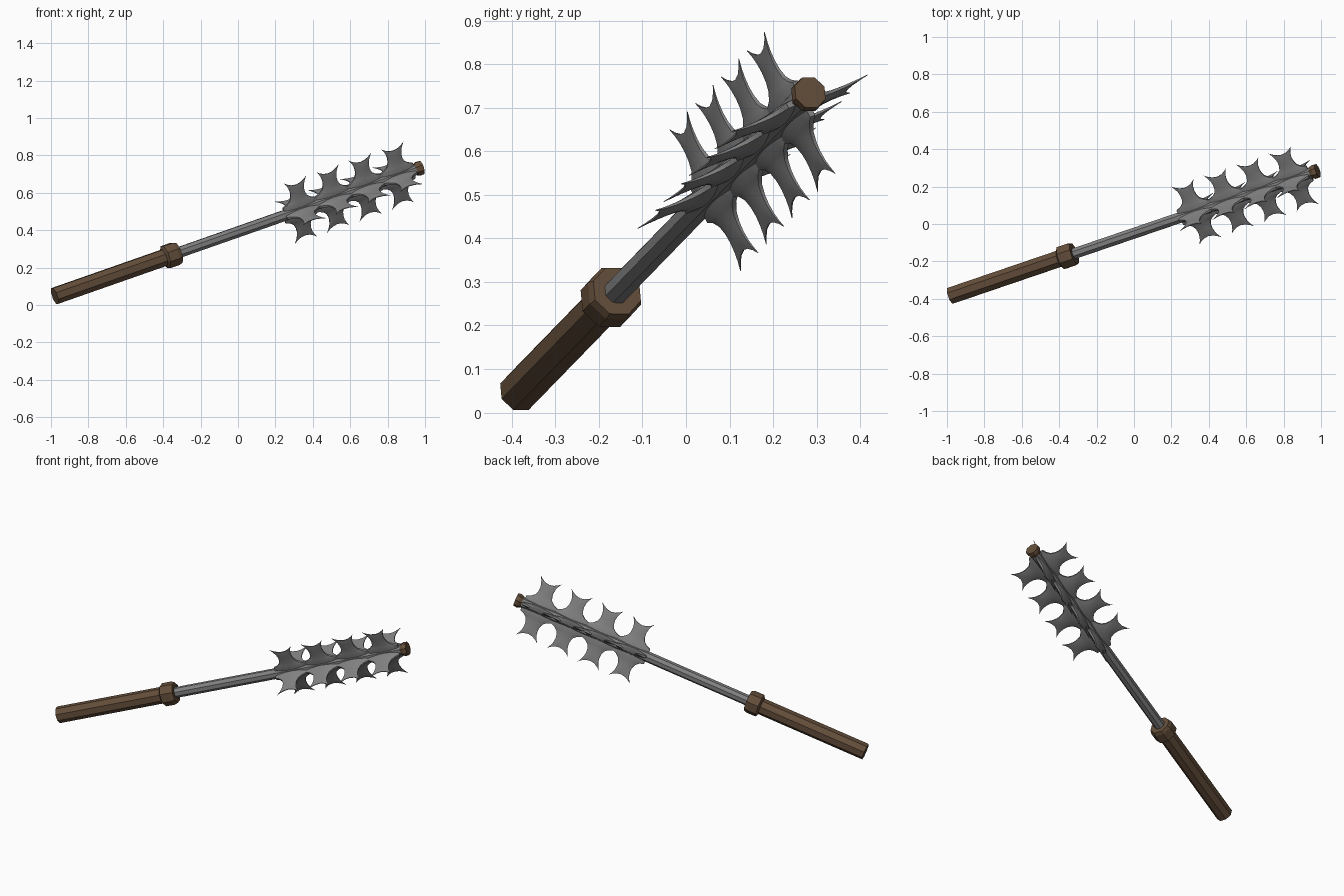
import bpy, bmesh, math
from mathutils import Vector, Matrix

if "Cube" in bpy.data.objects:
    bpy.data.objects.remove(bpy.data.objects["Cube"])

# weapon axis from handle butt to tip; local z runs along it
A, B = Vector((-0.98, -0.383, 0.048)), Vector((0.982, 0.285, 0.735))
d = (B - A).normalized()
L = (B - A).length
u = Vector((-0.027, -0.077, 0.154))
u = (u - d * u.dot(d)).normalized()
v = d.cross(u)
M = Matrix((u, v, d)).transposed().to_4x4()
M.translation = A


def material(name, col):
    m = bpy.data.materials.new(name)
    m.diffuse_color = (*col, 1)
    m.use_nodes = True
    m.node_tree.nodes["Principled BSDF"].inputs["Base Color"].default_value = m.diffuse_color
    return m


brown = material("brown_leather", (0.125, 0.075, 0.042))
steel = material("grey_steel", (0.22, 0.22, 0.22))


def finish(name, bm, mat):
    bmesh.ops.recalc_face_normals(bm, faces=bm.faces)
    me = bpy.data.meshes.new(name)
    bm.to_mesh(me)
    bm.free()
    me.materials.append(mat)
    ob = bpy.data.objects.new(name, me)
    bpy.context.collection.objects.link(ob)
    ob.matrix_world = M
    return ob


def lathe(name, profile, mat, n=8):
    """Octagonal turned part from (position, radius) pairs."""
    bm = bmesh.new()
    rings = [[bm.verts.new((r * math.cos(2 * math.pi * k / n),
                            r * math.sin(2 * math.pi * k / n), t))
              for k in range(n)] for t, r in profile]
    for a, b in zip(rings, rings[1:]):
        for k in range(n):
            bm.faces.new((a[k], a[(k + 1) % n], b[(k + 1) % n], b[k]))
    bm.faces.new(rings[0])
    bm.faces.new(rings[-1])
    return finish(name, bm, mat)


lathe("grip", [(0, 0.048), (0.67, 0.048)], brown)
lathe("collar", [(0.65, 0.05), (0.66, 0.067), (0.715, 0.067), (0.735, 0.06)], brown)
lathe("shaft", [(0.72, 0.031), (L - 0.02, 0.031)], steel)
lathe("tip_cap", [(L - 0.04, 0.032), (L - 0.02, 0.041), (L, 0.039)], brown)

# flange tooth outline: (half width, radius at edge, radius at centre, half thickness)
PITCH, FIRST, TEETH = 0.193, 1.462, 4
ROWS = [(0.0965, 0.015, 0.015, 0.019), (0.0965, 0.045, 0.045, 0.017),
        (0.072, 0.055, 0.057, 0.014), (0.052, 0.072, 0.074, 0.0115),
        (0.043, 0.095, 0.093, 0.009), (0.041, 0.118, 0.111, 0.0075),
        (0.045, 0.142, 0.128, 0.006), (0.053, 0.162, 0.142, 0.004),
        (0.066, 0.184, 0.153, 0.002)]
COLS = [-1, -0.75, -0.4, 0, 0.4, 0.75, 1]


def flange(name, angle):
    bm = bmesh.new()
    for i in range(TEETH):
        c = FIRST + PITCH * i
        sheets = []
        for side in (1, -1):
            sheets.append([[bm.verts.new((rc + (re - rc) * s * s,
                                          side * h * (1 - 0.6 * s * s),
                                          c + w * s)) for s in COLS]
                           for w, re, rc, h in ROWS])
        nr, nc = len(ROWS), len(COLS)
        for g in sheets:
            for j in range(nr - 1):
                for k in range(nc - 1):
                    bm.faces.new((g[j][k], g[j][k + 1], g[j + 1][k + 1], g[j + 1][k]))
        # close the rim around the tooth
        rim = ([(j, 0) for j in range(nr)] + [(nr - 1, k) for k in range(1, nc)]
               + [(j, nc - 1) for j in range(nr - 2, -1, -1)]
               + [(0, k) for k in range(nc - 2, 0, -1)])
        p, q = sheets
        for (a, b), (e, f) in zip(rim, rim[1:] + rim[:1]):
            bm.faces.new((p[a][b], p[e][f], q[e][f], q[a][b]))
    bmesh.ops.rotate(bm, verts=bm.verts, cent=(0, 0, 0),
                     matrix=Matrix.Rotation(angle, 3, 'Z'))
    ob = finish(name, bm, steel)
    bpy.ops.object.select_all(action='DESELECT')
    bpy.context.view_layer.objects.active = ob
    ob.select_set(True)
    bpy.ops.object.shade_smooth_by_angle(angle=math.radians(35))


for k in range(4):
    flange("toothed_flange_%d" % (k + 1), k * math.pi / 2)
